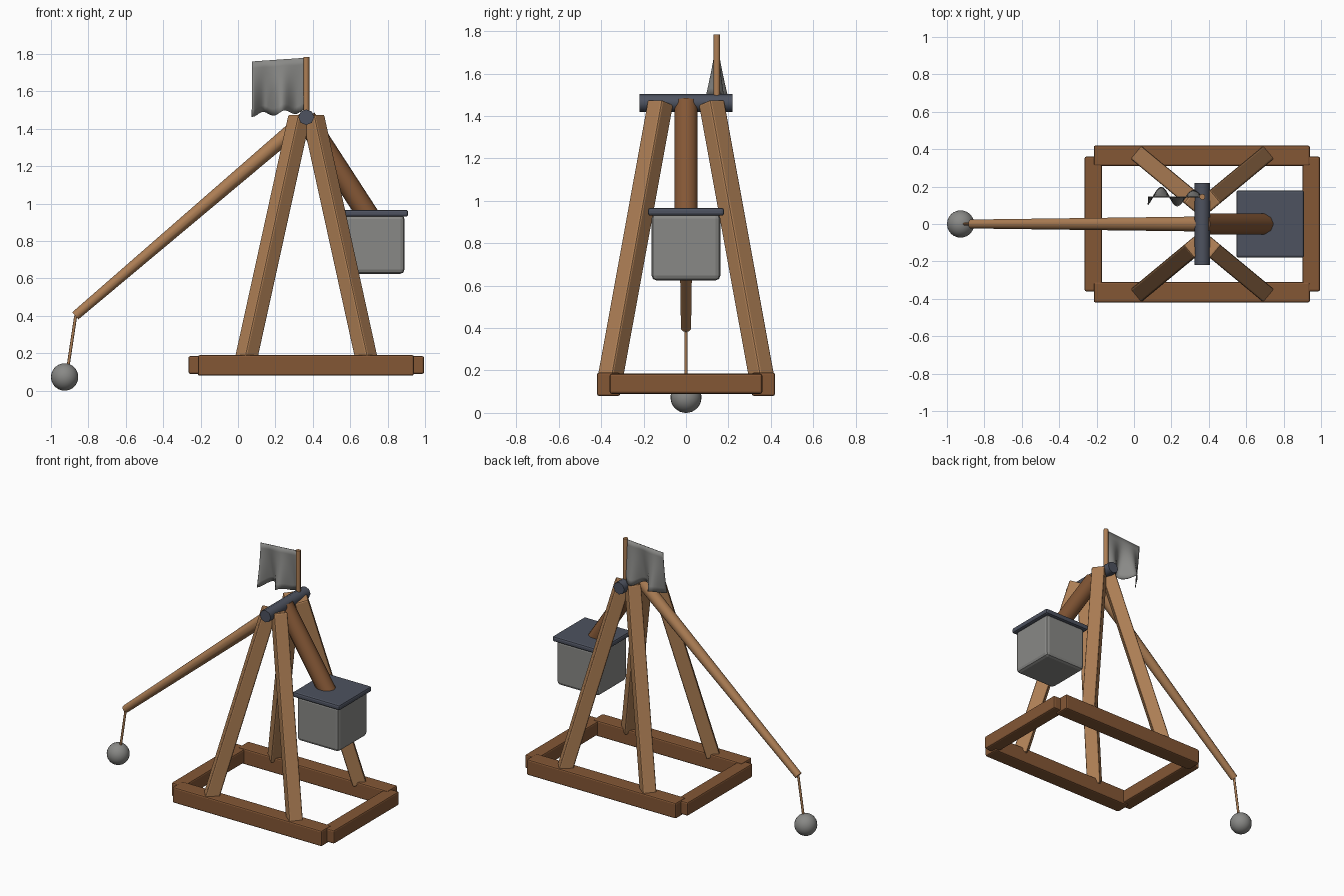
import bpy, bmesh, math
from mathutils import Vector, Matrix

if "Cube" in bpy.data.objects:
    bpy.data.objects.remove(bpy.data.objects["Cube"], do_unlink=True)


def material(name, r, g, b):
    m = bpy.data.materials.new(name)
    m.use_nodes = True
    m.diffuse_color = (r, g, b, 1)
    m.node_tree.nodes["Principled BSDF"].inputs["Base Color"].default_value = (r, g, b, 1)
    return m


BROWN = material("dark wood", 0.23, 0.095, 0.036)
TAN = material("light wood", 0.42, 0.21, 0.09)
GREY = material("stone grey", 0.25, 0.25, 0.24)
SLATE = material("slate iron", 0.075, 0.085, 0.115)


def finish(bm, name, mat, smooth=True, bevel=0):
    mesh = bpy.data.meshes.new(name)
    bmesh.ops.recalc_face_normals(bm, faces=bm.faces)
    bm.to_mesh(mesh)
    bm.free()
    ob = bpy.data.objects.new(name, mesh)
    bpy.context.collection.objects.link(ob)
    mesh.materials.append(mat)
    if bevel:
        mod = ob.modifiers.new("edge bevel", "BEVEL")
        mod.width, mod.segments = bevel, 2
    if smooth:
        bpy.ops.object.select_all(action="DESELECT")
        ob.select_set(True)
        bpy.context.view_layer.objects.active = ob
        bpy.ops.object.shade_smooth_by_angle(angle=math.radians(50))
    return ob


def box(name, mat, lo, hi, bevel):
    bm = bmesh.new()
    lo, hi = Vector(lo), Vector(hi)
    place = Matrix.Translation((lo + hi) / 2) @ Matrix.Diagonal((*(hi - lo), 1))
    bmesh.ops.create_cube(bm, size=1, matrix=place)
    return finish(bm, name, mat, False, bevel)


def pole(name, mat, a, b, r1, r2, sides=8, bevel=0):
    bm = bmesh.new()
    a, b = Vector(a), Vector(b)
    place = Matrix.Translation((a + b) / 2) @ (b - a).to_track_quat("Z", "Y").to_matrix().to_4x4()
    bmesh.ops.create_cone(bm, cap_ends=True, segments=sides, radius1=r1, radius2=r2,
                          depth=(b - a).length, matrix=place)
    return finish(bm, name, mat, True, bevel)


def leg(name, a, b, width):
    # square post whose faces follow its own heading
    bm = bmesh.new()
    a, b = Vector(a), Vector(b)
    z = (b - a).normalized()
    x = Vector((-z.y, z.x, 0)).normalized()
    turn = Matrix((x, z.cross(x), z)).transposed().to_4x4()
    place = Matrix.Translation((a + b) / 2) @ turn @ Matrix.Diagonal((width, width, (b - a).length, 1))
    bmesh.ops.create_cube(bm, size=1, matrix=place)
    return finish(bm, name, TAN, False, 0.01)


# base frame and legs
MID = 0.365
for side, word in ((-1, "right"), (1, "left")):
    y1, y2 = sorted((side * 0.31, side * 0.42))
    box("base_long_beam_" + word, BROWN, (-0.215, y1, 0.08), (0.94, y2, 0.19), 0.01)
    for end, where in ((-1, "rear"), (1, "fore")):
        leg(f"leg_{word}_{where}", (MID + end * 0.323, side * 0.357, 0.165),
            (MID + end * 0.037, side * 0.12, 1.465), 0.09)
box("base_cross_beam_rear", BROWN, (-0.265, -0.36, 0.09), (-0.17, 0.36, 0.185), 0.01)
box("base_cross_beam_fore", BROWN, (0.9, -0.36, 0.09), (0.995, 0.36, 0.185), 0.01)

# axle and throwing arm
pole("axle", SLATE, (MID, -0.22, 1.462), (MID, 0.22, 1.462), 0.042, 0.042)
pole("throwing_arm", TAN, (-0.87, 0, 0.4), (MID, 0, 1.455), 0.025, 0.042, 10)
pole("short_arm", BROWN, (MID - 0.005, 0, 1.455), (0.72, 0, 0.9), 0.058, 0.058, 10)

# counterweight
box("counterweight_box", GREY, (0.567, -0.162, 0.625), (0.89, 0.162, 0.94), 0.022)
box("counterweight_lid", SLATE, (0.547, -0.18, 0.93), (0.91, 0.18, 0.967), 0.012)

# sling and ball
pole("sling_rope", TAN, (-0.868, 0, 0.4), (-0.91, 0, 0.12), 0.008, 0.008)
bm = bmesh.new()
bmesh.ops.create_uvsphere(bm, u_segments=24, v_segments=16, radius=0.073,
                          matrix=Matrix.Translation((-0.927, 0, 0.073)))
finish(bm, "sling_ball", GREY)

# flag: flat at the top, rippling more towards the bottom
pole("flag_pole", TAN, (MID, 0.145, 1.462), (MID, 0.145, 1.785), 0.016, 0.016)
bm = bmesh.new()
cols, rows = 24, 8
grid = []
for i in range(cols + 1):
    u = i / cols
    line = []
    for j in range(rows + 1):
        v = j / rows
        ripple = -0.052 * v ** 1.3 * math.sin(u * math.pi * 3.3) * min(1, 0.5 + u)
        hem = 0.012 * v * math.cos(u * math.pi * 5)
        line.append(bm.verts.new((MID - 0.29 * u, 0.145 - ripple,
                                  1.78 - 0.02 * u - 0.285 * v + hem)))
    grid.append(line)
for i in range(cols):
    for j in range(rows):
        bm.faces.new((grid[i][j], grid[i + 1][j], grid[i + 1][j + 1], grid[i][j + 1]))
flag = finish(bm, "flag", GREY)
thick = flag.modifiers.new("cloth thickness", "SOLIDIFY")
thick.thickness, thick.offset = 0.004, 0
